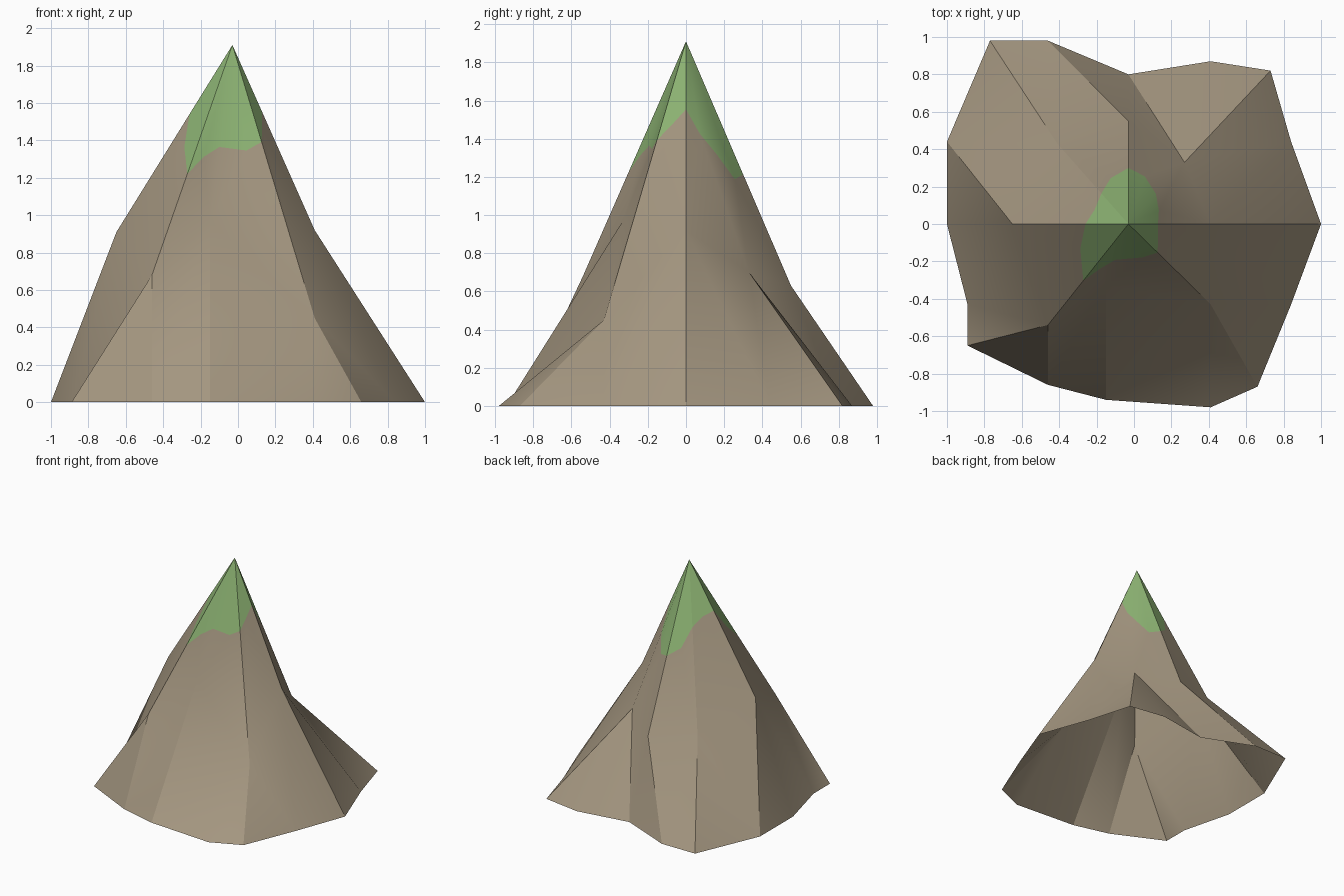
import bpy
import bmesh
from mathutils import Vector

cube = bpy.data.objects.get("Cube")
if cube:
    bpy.data.objects.remove(cube, do_unlink=True)


def flat_colour(name, rgb):
    mat = bpy.data.materials.new(name)
    mat.use_nodes = True
    mat.diffuse_color = (*rgb, 1)
    bsdf = mat.node_tree.nodes["Principled BSDF"]
    bsdf.inputs["Base Color"].default_value = (*rgb, 1)
    bsdf.inputs["Roughness"].default_value = 0.9
    return mat


ROCK, GRASS = 0, 1
materials = [flat_colour("tan rock", (0.37, 0.305, 0.215)),
             flat_colour("grass green", (0.27, 0.46, 0.175))]

# Peak, shoulder points and foot outline, anticlockwise from +x
PEAK = (-0.03, 0, 1.91)
SHOULDERS = [(0.41, 0, 0.92), (0.27, 0.33, 0.70), (-0.03, 0.55, 0.63), (-0.41, 0.43, 0.675),
             (-0.65, 0, 0.91), (-0.46, -0.54, 0.68), (-0.15, -0.33, 0.97), (0.41, -0.43, 0.45)]
FOOT = [(1, 0), (0.84, 0.44), (0.73, 0.82), (0.41, 0.87), (-0.03, 0.80), (-0.46, 0.98),
        (-0.77, 0.98), (-1, 0.44), (-1, 0), (-0.89, -0.43), (-0.89, -0.65), (-0.46, -0.86),
        (-0.15, -0.94), (0.41, -0.98), (0.66, -0.87), (0.84, -0.43)]
# How far the grass reaches from peak to shoulder, two steps per sector
GRASS_REACH = [0.36, 0.44, 0.49, 0.58, 0.545, 0.50, 0.38, 0.36,
               0.37, 0.49, 0.56, 0.55, 0.58, 0.47, 0.355, 0.36]

bm = bmesh.new()
peak = bm.verts.new(PEAK)
shoulders = [bm.verts.new(p) for p in SHOULDERS]
foot = [bm.verts.new((x, y, 0)) for x, y in FOOT]

# Grass edge lies on the flat upper slopes
grass_edge = []
for k, reach in enumerate(GRASS_REACH):
    a = Vector(SHOULDERS[k // 2])
    b = Vector(SHOULDERS[(k // 2 + 1) % 8])
    target = a.lerp(b, 0.5 * (k % 2))
    grass_edge.append(bm.verts.new(Vector(PEAK).lerp(target, reach)))


def face(material, *verts):
    bm.faces.new(verts).material_index = material


for i in range(8):
    a, b = shoulders[i], shoulders[(i + 1) % 8]
    g0, g1, g2 = (grass_edge[(2 * i + k) % 16] for k in range(3))
    f0, f1, f2 = (foot[(2 * i + k) % 16] for k in range(3))
    # Grassy tip
    face(GRASS, peak, g0, g1)
    face(GRASS, peak, g1, g2)
    # Upper rock slope
    face(ROCK, g1, g0, a)
    face(ROCK, g1, a, b)
    face(ROCK, g1, b, g2)
    # Lower skirt, with a gully fold in two sectors
    if i == 1:
        face(ROCK, a, f0, f1)
        face(ROCK, a, f1, f2)
        face(ROCK, a, f2, b)
    elif i == 6:
        face(ROCK, a, f0, b)
        face(ROCK, b, f0, f1)
        face(ROCK, b, f1, f2)
    else:
        face(ROCK, a, f0, f1)
        face(ROCK, a, f1, b)
        face(ROCK, b, f1, f2)

mesh = bpy.data.meshes.new("mountain")
bm.to_mesh(mesh)
bm.free()
for mat in materials:
    mesh.materials.append(mat)
mountain = bpy.data.objects.new("mountain", mesh)
bpy.context.collection.objects.link(mountain)

# Soften gentle folds, keep ridges crisp
bpy.ops.object.select_all(action="DESELECT")
mountain.select_set(True)
bpy.context.view_layer.objects.active = mountain
bpy.ops.object.shade_smooth_by_angle(angle=0.5236)
